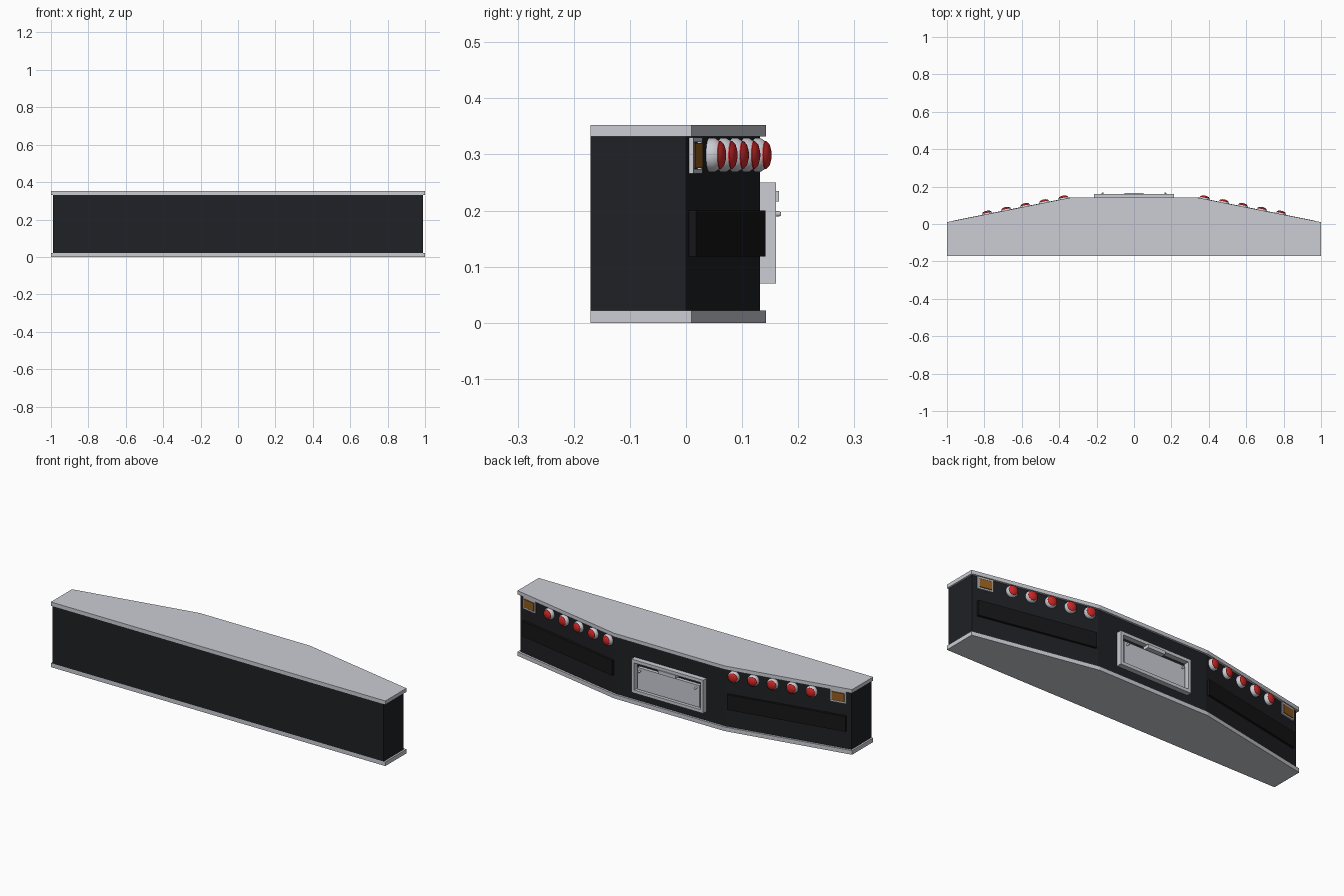
import bpy, bmesh, math
from mathutils import Matrix, Vector

if "Cube" in bpy.data.objects:
    bpy.data.objects.remove(bpy.data.objects["Cube"])

def mat(name, col):
    m = bpy.data.materials.new(name)
    m.diffuse_color = (*col, 1)
    m.use_nodes = True
    m.node_tree.nodes["Principled BSDF"].inputs["Base Color"].default_value = m.diffuse_color
    return m

BLACK = mat("black_paint", (0.014, 0.015, 0.018))
DARK = mat("dark_panel", (0.008, 0.008, 0.009))
CHROME = mat("chrome", (0.6, 0.61, 0.66))
RED = mat("red_lens", (0.6, 0.02, 0.02))
AMBER = mat("amber_lens", (0.3, 0.11, 0.015))
ANGLE = math.atan2(0.133, 0.67)

def finish(bm, name, material, matrix=Matrix()):
    bmesh.ops.recalc_face_normals(bm, faces=bm.faces)
    me = bpy.data.meshes.new(name)
    bm.to_mesh(me)
    bm.free()
    ob = bpy.data.objects.new(name, me)
    ob.matrix_world = matrix
    me.materials.append(material)
    bpy.context.collection.objects.link(ob)
    return ob

def prism(name, pts, z0, z1, material):
    bm = bmesh.new()
    f = bm.faces.new([bm.verts.new((x, y, z0)) for x, y in pts])
    r = bmesh.ops.extrude_face_region(bm, geom=[f])
    vs = [g for g in r["geom"] if isinstance(g, bmesh.types.BMVert)]
    bmesh.ops.translate(bm, vec=(0, 0, z1 - z0), verts=vs)
    return finish(bm, name, material)

def add_box(bm, x0, x1, y0, y1, z0, z1):
    m = Matrix.Translation(((x0+x1)/2, (y0+y1)/2, (z0+z1)/2)) @ Matrix.Diagonal((x1-x0, y1-y0, z1-z0, 1))
    bmesh.ops.create_cube(bm, size=1, matrix=m)

def box(name, dims, material, matrix=Matrix()):
    bm = bmesh.new()
    add_box(bm, *dims)
    return finish(bm, name, material, matrix)

def frame(name, w, h, t, y0, y1, material, matrix):
    # rectangular ring in local XZ, extruded along Y
    bm = bmesh.new()
    rings = []
    for y, i in ((y0, 0), (y1, 0), (y1, t), (y0, t)):
        rings.append([bm.verts.new((sx*(w-i), y, sz*(h-i))) for sx, sz in ((-1, -1), (1, -1), (1, 1), (-1, 1))])
    for a in range(4):
        A, B = rings[a], rings[(a+1) % 4]
        for k in range(4):
            bm.faces.new((A[k], A[(k+1) % 4], B[(k+1) % 4], B[k]))
    return finish(bm, name, material, matrix)

def lathe(name, profile, material, matrix, n=20):
    # profile of (radius, depth) turned around local Y
    bm = bmesh.new()
    rings = [[bm.verts.new((r*math.cos(2*math.pi*k/n), d, r*math.sin(2*math.pi*k/n))) for k in range(n)]
             for r, d in profile]
    for A, B in zip(rings, rings[1:]):
        for k in range(n):
            bm.faces.new((A[k], A[(k+1) % n], B[(k+1) % n], B[k]))
    bm.faces.new(rings[0])
    bm.faces.new(rings[-1])
    ob = finish(bm, name, material, matrix)
    bpy.ops.object.select_all(action='DESELECT')
    ob.select_set(True)
    bpy.context.view_layer.objects.active = ob
    bpy.ops.object.shade_smooth_by_angle(angle=math.radians(35))
    return ob

def on_slope(s, x, z):
    # frame on the angled rear face: local Y points outward
    return Matrix.Translation((s*x, 0.132 - (x-0.33)*math.tan(ANGLE), z)) @ Matrix.Rotation(-s*ANGLE, 4, 'Z')

# body and trim plates
plate = [(-1, -0.17), (1, -0.17), (1, 0.01), (0.33, 0.143), (-0.33, 0.143), (-1, 0.01)]
body = [(-0.99, -0.17), (0.99, -0.17), (0.99, 0.0), (0.33, 0.132), (-0.33, 0.132), (-0.99, 0.0)]
prism("bumper_body", body, 0.022, 0.332, BLACK)
prism("bottom_trim", plate, 0, 0.022, CHROME)
prism("top_trim", plate, 0.332, 0.352, CHROME)

for s, side in ((1, "right"), (-1, "left")):
    # round tail lights
    for i in range(5):
        m = on_slope(s, 0.375 + 0.102*i, 0.299)
        lathe(f"{side}_light_bezel_{i}", [(0.03, -0.004), (0.03, 0.01), (0.025, 0.018)], CHROME, m)
        lathe(f"{side}_red_lens_{i}", [(0.025, 0.012), (0.025, 0.02), (0.02, 0.025), (0.011, 0.028), (0.004, 0.029)], RED, m)
    # square marker light
    m = on_slope(s, 0.922, 0.298)
    frame(f"{side}_marker_frame", 0.042, 0.032, 0.008, -0.003, 0.007, CHROME, m)
    box(f"{side}_marker_lens", (-0.034, 0.034, -0.002, 0.009, -0.022, 0.022), AMBER, m)
    # raised dark step panel
    box(f"{side}_step_panel", (-0.317, 0.317, -0.003, 0.012, -0.041, 0.041), DARK, on_slope(s, 0.652, 0.159))
    # plate bolts
    lathe(f"{side}_plate_bolt", [(0.005, 0.14), (0.005, 0.166), (0.003, 0.169)], CHROME,
          Matrix.Translation((s*0.168, 0, 0.194)), 10)

# rear plate holder, blank plate and plate lamp
frame("plate_holder_frame", 0.215, 0.09, 0.017, 0.128, 0.16, CHROME, Matrix.Translation((0, 0, 0.16)))
box("blank_plate", (-0.185, 0.185, 0.13, 0.15, 0.091, 0.209), CHROME)
box("plate_lamp", (-0.052, 0.052, 0.132, 0.166, 0.216, 0.235), CHROME)
